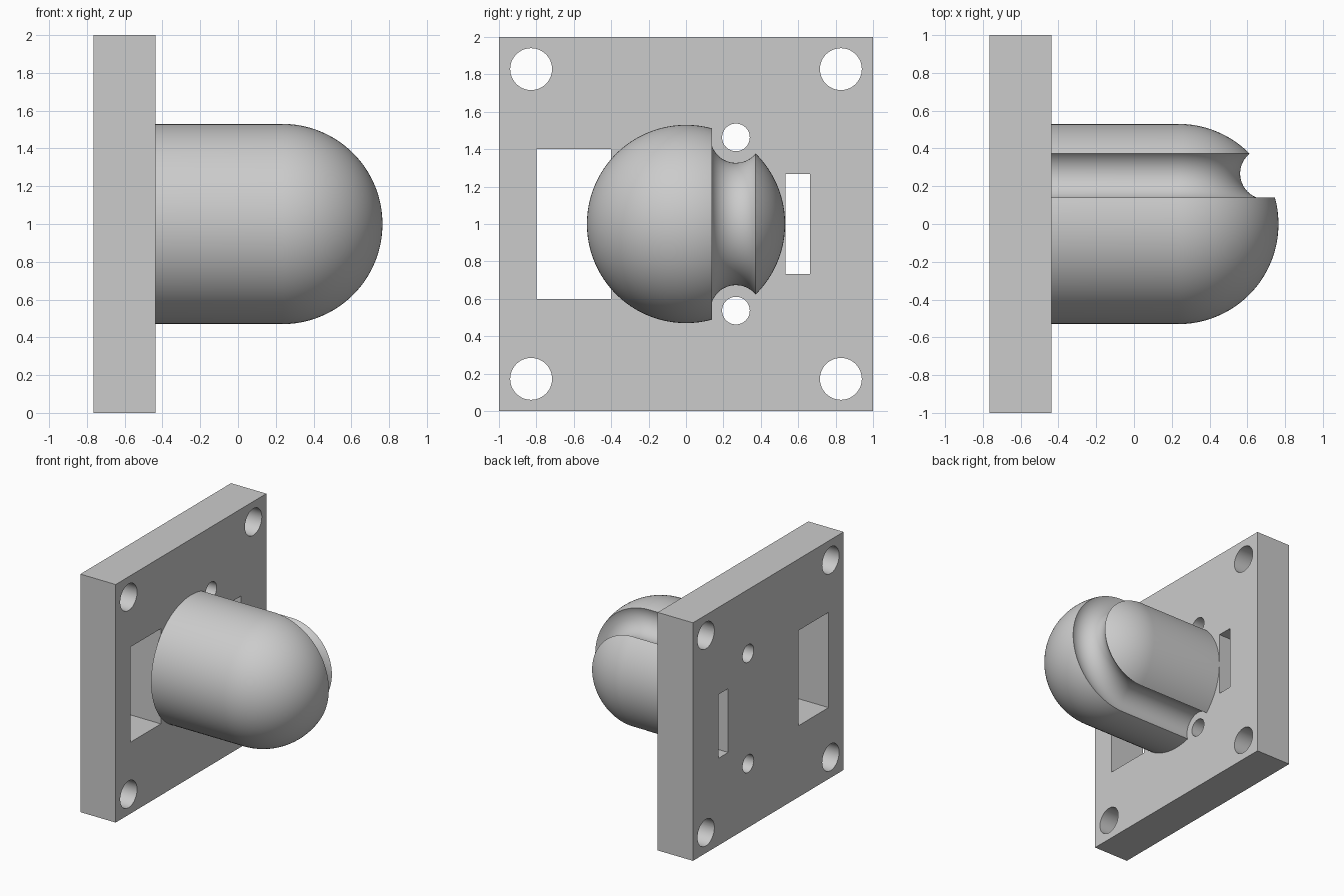
import bpy, bmesh, math
from mathutils import Vector

if "Cube" in bpy.data.objects:
    bpy.data.objects.remove(bpy.data.objects["Cube"], do_unlink=True)

grey = bpy.data.materials.new("plain_grey")
grey.use_nodes = True
grey.diffuse_color = (0.6, 0.6, 0.6, 1)
grey.node_tree.nodes["Principled BSDF"].inputs["Base Color"].default_value = (0.6, 0.6, 0.6, 1)

BACK, FACE, TIP = -0.765, -0.437, 0.765   # plate back, plate front, dome tip
R = 0.53                                  # body radius
DOME = TIP - R                            # where the dome starts
MID = 1.0                                 # height of the body axis
GROOVE_Y, GROOVE_R, TUBE = 0.267, 0.463, 0.136


def finish(name, bm):
    bmesh.ops.recalc_face_normals(bm, faces=bm.faces)
    mesh = bpy.data.meshes.new(name)
    bm.to_mesh(mesh)
    bm.free()
    mesh.materials.append(grey)
    obj = bpy.data.objects.new(name, mesh)
    bpy.context.collection.objects.link(obj)
    return obj


def box(name, lo, hi):
    bm = bmesh.new()
    bmesh.ops.create_cube(bm, size=1)
    lo, hi = Vector(lo), Vector(hi)
    for v in bm.verts:
        v.co = (lo + hi) / 2 + v.co * (hi - lo)
    return finish(name, bm)


def tube(name, stations, side, n):
    """Skin circles given as (centre, outward direction, radius), closing both ends."""
    bm = bmesh.new()
    rings = []
    for centre, out, radius in stations:
        angles = [math.tau * i / n for i in range(n)]
        rings.append([bm.verts.new(centre + radius * (out * math.cos(a) + side * math.sin(a)))
                      for a in angles])
    for a, b in zip(rings, rings[1:]):
        for i in range(n):
            j = (i + 1) % n
            bm.faces.new((a[i], a[j], b[j], b[i]))
    bm.faces.new(rings[0])
    bm.faces.new(rings[-1])
    return finish(name, bm)


def cut(target, cutters):
    bpy.context.view_layer.objects.active = target
    for c in cutters:
        mod = target.modifiers.new("cut", 'BOOLEAN')
        mod.operation, mod.solver, mod.object = 'DIFFERENCE', 'EXACT', c
        bpy.ops.object.modifier_apply(modifier=mod.name)
        bpy.data.objects.remove(c, do_unlink=True)


def smooth(obj):
    bpy.ops.object.select_all(action='DESELECT')
    obj.select_set(True)
    bpy.context.view_layer.objects.active = obj
    bpy.ops.object.shade_smooth_by_angle(angle=math.radians(30))


X, Y, Z = Vector((1, 0, 0)), Vector((0, 1, 0)), Vector((0, 0, 1))


def drill(y, z, r):
    ends = [(Vector((x, y, z)), Z, r) for x in (BACK - 0.1, FACE + 0.1)]
    return tube("drill", ends, Y, 48)


# Mounting plate with corner holes, cord holes and two slots
plate = box("mounting_plate", (BACK, -1, 0), (FACE, 1, 2))
holes = [drill(sy * 0.828, MID + sz * 0.828, 0.112) for sy in (-1, 1) for sz in (-1, 1)]
holes += [drill(GROOVE_Y, MID + s * GROOVE_R, 0.074) for s in (-1, 1)]
holes.append(box("wide_slot", (BACK - 0.1, -0.8, 0.6), (FACE + 0.1, -0.4, 1.4)))
holes.append(box("narrow_slot", (BACK - 0.1, 0.532, 0.732), (FACE + 0.1, 0.664, 1.268)))
cut(plate, holes)
smooth(plate)

# Domed body
steps = 32
profile = [(FACE, R)]
for i in range(steps):
    a = math.pi / 2 * i / steps
    profile.append((DOME + R * math.sin(a), R * math.cos(a)))
profile.append((TIP, 0.001))
body = tube("domed_body", [(Vector((x, 0, MID)), Z, r) for x, r in profile], Y, 96)

# Round groove running over the dome and back along both sides
pivot = Vector((DOME, GROOVE_Y, MID))
run = X * (FACE - 0.1 - DOME)
path = [(pivot + Z * GROOVE_R + run, Z, TUBE)]
for i in range(65):
    a = math.pi * i / 64
    out = Z * math.cos(a) + X * math.sin(a)
    path.append((pivot + out * GROOVE_R, out, TUBE))
path.append((pivot - Z * GROOVE_R + run, -Z, TUBE))
cut(body, [tube("groove_cutter", path, Y, 64)])
smooth(body)
